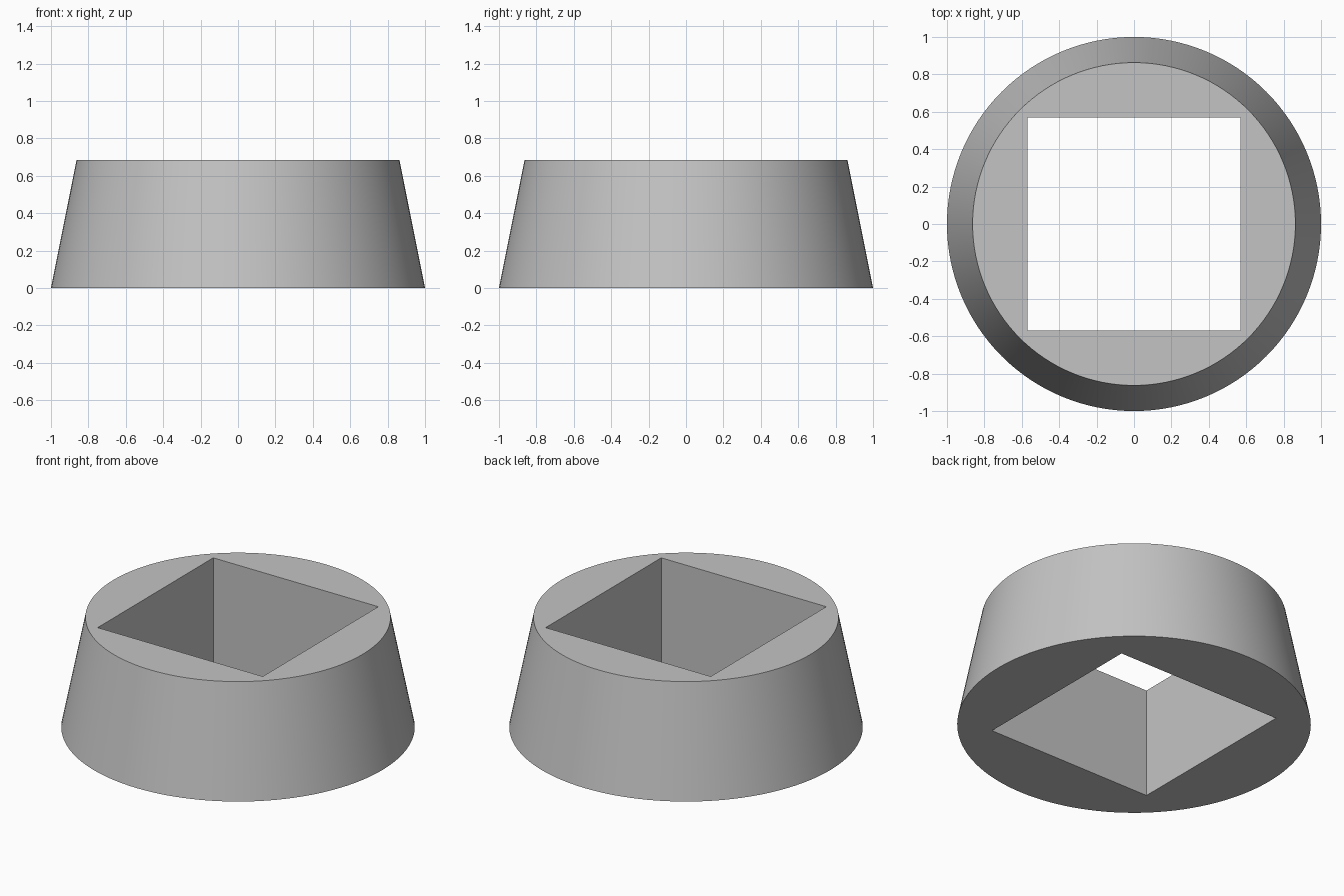
import bpy, bmesh, math

if "Cube" in bpy.data.objects:
    bpy.data.objects.remove(bpy.data.objects["Cube"], do_unlink=True)

HEIGHT, BASE_R, TOP_R = 0.685, 1.0, 0.863
HOLE = 0.57          # half width of the square hole
SIDES = 128

grey = bpy.data.materials.new("plain grey")
grey.use_nodes = True
colour = (0.55, 0.55, 0.55, 1)
grey.diffuse_color = colour
grey.node_tree.nodes["Principled BSDF"].inputs["Base Color"].default_value = colour

bm = bmesh.new()


def ring(radius, z, count, turn=0.0):
    """Closed loop of edges, a regular polygon at height z."""
    verts = []
    for i in range(count):
        a = turn + math.tau * i / count
        verts.append(bm.verts.new((radius * math.cos(a), radius * math.sin(a), z)))
    edges = [bm.edges.new((verts[i - 1], verts[i])) for i in range(count)]
    return verts, edges


def wall(low, high):
    """Quads joining two matching rings."""
    for i in range(len(low)):
        bm.faces.new((low[i - 1], low[i], high[i], high[i - 1]))


# Tapered outside and straight square hole, closed by two flat rings
outer, inner = [], []
for radius, z in ((BASE_R, 0), (TOP_R, HEIGHT)):
    circle, circle_edges = ring(radius, z, SIDES)
    square, square_edges = ring(HOLE * math.sqrt(2), z, 4, math.pi / 4)
    bmesh.ops.triangle_fill(bm, edges=circle_edges + square_edges, use_beauty=True)
    outer.append(circle)
    inner.append(square)
wall(*outer)
wall(*inner)
bmesh.ops.recalc_face_normals(bm, faces=bm.faces[:])

mesh = bpy.data.meshes.new("tapered_collar")
bm.to_mesh(mesh)
bm.free()
mesh.materials.append(grey)
collar = bpy.data.objects.new("tapered_collar", mesh)
bpy.context.collection.objects.link(collar)

# Smooth the round side, keep rims and hole corners sharp
bpy.ops.object.select_all(action="DESELECT")
collar.select_set(True)
bpy.context.view_layer.objects.active = collar
bpy.ops.object.shade_smooth_by_angle(angle=math.radians(30))
